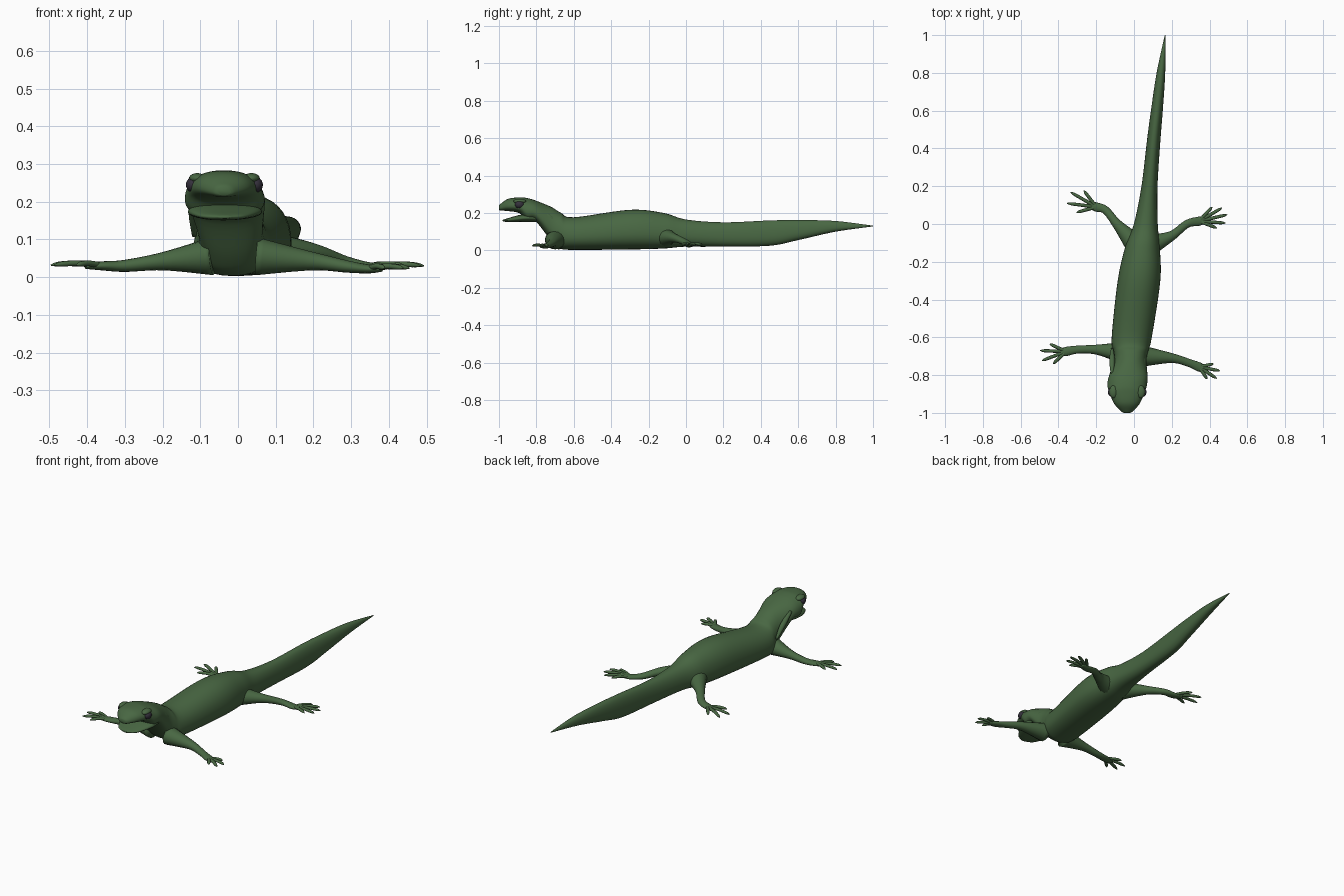
import bpy, bmesh, math
from mathutils import Vector, Matrix

cube = bpy.data.objects.get("Cube")
if cube:
    bpy.data.objects.remove(cube, do_unlink=True)


def make_material(name, color):
    mat = bpy.data.materials.new(name)
    mat.use_nodes = True
    mat.diffuse_color = color
    bsdf = next(n for n in mat.node_tree.nodes if n.type == 'BSDF_PRINCIPLED')
    bsdf.inputs["Base Color"].default_value = color
    return mat


green = make_material("skin green", (.065, .135, .055, 1))
dark = make_material("eye dark", (.035, .03, .045, 1))


def add_object(name, bm, mat):
    bmesh.ops.recalc_face_normals(bm, faces=bm.faces[:])
    mesh = bpy.data.meshes.new(name)
    bm.to_mesh(mesh)
    bm.free()
    mesh.materials.append(mat)
    for poly in mesh.polygons:
        poly.use_smooth = True
    obj = bpy.data.objects.new(name, mesh)
    bpy.context.collection.objects.link(obj)


def smooth_rows(rows, steps):
    """Spline through rows of equal length."""
    ext = [rows[0]] + list(rows) + [rows[-1]]
    out = []
    for a, b, c, d in zip(ext, ext[1:], ext[2:], ext[3:]):
        for i in range(steps):
            t = i / steps
            out.append([q + t * ((r - p) + t * ((2 * p - 5 * q + 4 * r - s)
                        + t * (3 * (q - r) + s - p))) / 2
                        for p, q, r, s in zip(a, b, c, d)])
    return out + [list(rows[-1])]


def loft(name, rows, steps=4, sides=16, along_y=False, taper=0.0, power=1.0):
    """Skin oval rings; each row is x, y, z, half width, half height."""
    rows = smooth_rows(rows, steps)
    bm = bmesh.new()
    rings = []
    for i, (x, y, z, w, h) in enumerate(rows):
        centre = Vector((x, y, z))
        side, up = Vector((1, 0, 0)), Vector((0, 0, 1))
        if not along_y:
            before, after = rows[max(i - 1, 0)], rows[min(i + 1, len(rows) - 1)]
            run = (Vector(after[:3]) - Vector(before[:3])).normalized()
            side = run.cross(up).normalized()
            up = side.cross(run)
        ring = []
        for k in range(sides):
            angle = math.tau * k / sides
            c, s = (math.copysign(abs(v) ** power, v)
                    for v in (math.cos(angle), math.sin(angle)))
            ring.append(bm.verts.new(centre + side * w * c * (1 - taper * s) + up * h * s))
        rings.append(ring)
    for ring, following in zip(rings, rings[1:]):
        for k in range(sides):
            n = (k + 1) % sides
            bm.faces.new((ring[k], ring[n], following[n], following[k]))
    bm.faces.new(rings[0])
    bm.faces.new(rings[-1])
    add_object(name, bm, green)


def from_edges(rows):
    """Turn y, right edge, left edge, top, bottom into ring rows."""
    return [((right + left) / 2, y, (top + bottom) / 2,
             (left - right) / 2, (top - bottom) / 2)
            for y, right, left, top, bottom in rows]


def ellipsoid(name, location, size, mat):
    bm = bmesh.new()
    bmesh.ops.create_uvsphere(bm, u_segments=20, v_segments=12, radius=1)
    bmesh.ops.scale(bm, vec=size, verts=bm.verts[:])
    bmesh.ops.translate(bm, vec=location, verts=bm.verts[:])
    add_object(name, bm, mat)


# Tail, trunk, neck and upper head in one skin
body = [
    (1, .163, .167, .132, .128), (.8, .12, .165, .157, .1),
    (.6, .09, .152, .162, .055), (.45, .07, .14, .16, .025),
    (.2, .04, .124, .15, .02), (0, 0, .125, .165, .02),
    (-.12, -.045, .135, .2, .01), (-.3, -.085, .138, .217, .005),
    (-.6, -.117, .093, .177, .003), (-.67, -.107, .075, .202, .01),
    (-.72, -.104, .065, .232, .05), (-.8, -.13, .07, .265, .15),
    (-.85, -.14, .068, .28, .156), (-.89, -.13, .055, .283, .198),
    (-.95, -.105, .03, .276, .21), (-.99, -.07, -.005, .25, .213),
    (-1, -.055, -.02, .24, .217),
]
loft("body", from_edges(body), steps=6, sides=32, along_y=True, taper=.12, power=.88)

# Open lower jaw
jaw = [
    (-.78, -.11, .05, .19, .152), (-.86, -.133, .063, .195, .152),
    (-.95, -.1, .022, .173, .151), (-.98, -.05, -.02, .163, .156),
]
loft("lower_jaw", from_edges(jaw), steps=6, sides=28, along_y=True, power=.9)

# Eyes, eyelids and neck folds on both sides of the head
head_x = -.036
for label, s in (("left", 1), ("right", -1)):
    ellipsoid(label + "_eye", (head_x + s * .082, -.89, .245), (.02, .025, .021), dark)
    ellipsoid(label + "_eyelid", (head_x + s * .072, -.888, .262), (.022, .034, .014), green)
    fold = [(head_x + s * .08, y, z, r, r)
            for y, z, r in ((-.79, .22, .008), (-.72, .17, .015), (-.66, .11, .006))]
    loft(label + "_neck_fold", fold)

# Limbs share one thickness profile; each has a joint path, toe count and reach
thickness = [(.055, .05), (.026, .024), (.021, .016), (.024, .012), (.016, .008)]
limbs = {
    "front_right": ([(-.07, -.68, .055), (-.2, -.665, .042),
                     (-.3, -.665, .03), (-.36, -.675, .03)], 4, .135),
    "front_left": ([(.05, -.7, .055), (.2, -.71, .042),
                    (.29, -.735, .028), (.345, -.757, .022)], 4, .11),
    "hind_right": ([(0, -.1, .07), (-.09, 0, .06),
                    (-.15, .073, .04), (-.2, .09, .03)], 4, .155),
    "hind_left": ([(.09, -.11, .07), (.2, -.062, .066),
                   (.28, 0, .042), (.345, .015, .028)], 5, .145),
}
for label, (joints, toes, reach) in limbs.items():
    joints = [Vector(j) for j in joints]
    wrist = joints[-1]
    heading = wrist - joints[-2]
    heading.z = 0
    heading.normalize()
    joints.append(wrist + heading * reach / 3)
    loft(label + "_leg", [(*j, w, h) for j, (w, h) in zip(joints, thickness)], steps=6)

    # Toes fan out from the wrist, the middle ones longest
    for n in range(toes):
        spread = 2 * n / (toes - 1) - 1
        ray = Matrix.Rotation(spread * .6, 3, 'Z') @ heading * reach * (1.05 - .35 * spread ** 2)
        toe = []
        for along, radius in ((0, .01), (.5, .009), (.85, .008), (1, .002)):
            arch = Vector((0, 0, .012 * math.sin(math.pi * along * .7) - .008 * along))
            toe.append((*(wrist + ray * along + arch), radius, radius * .85))
        loft(f"{label}_toe_{n + 1}", toe, sides=10)
